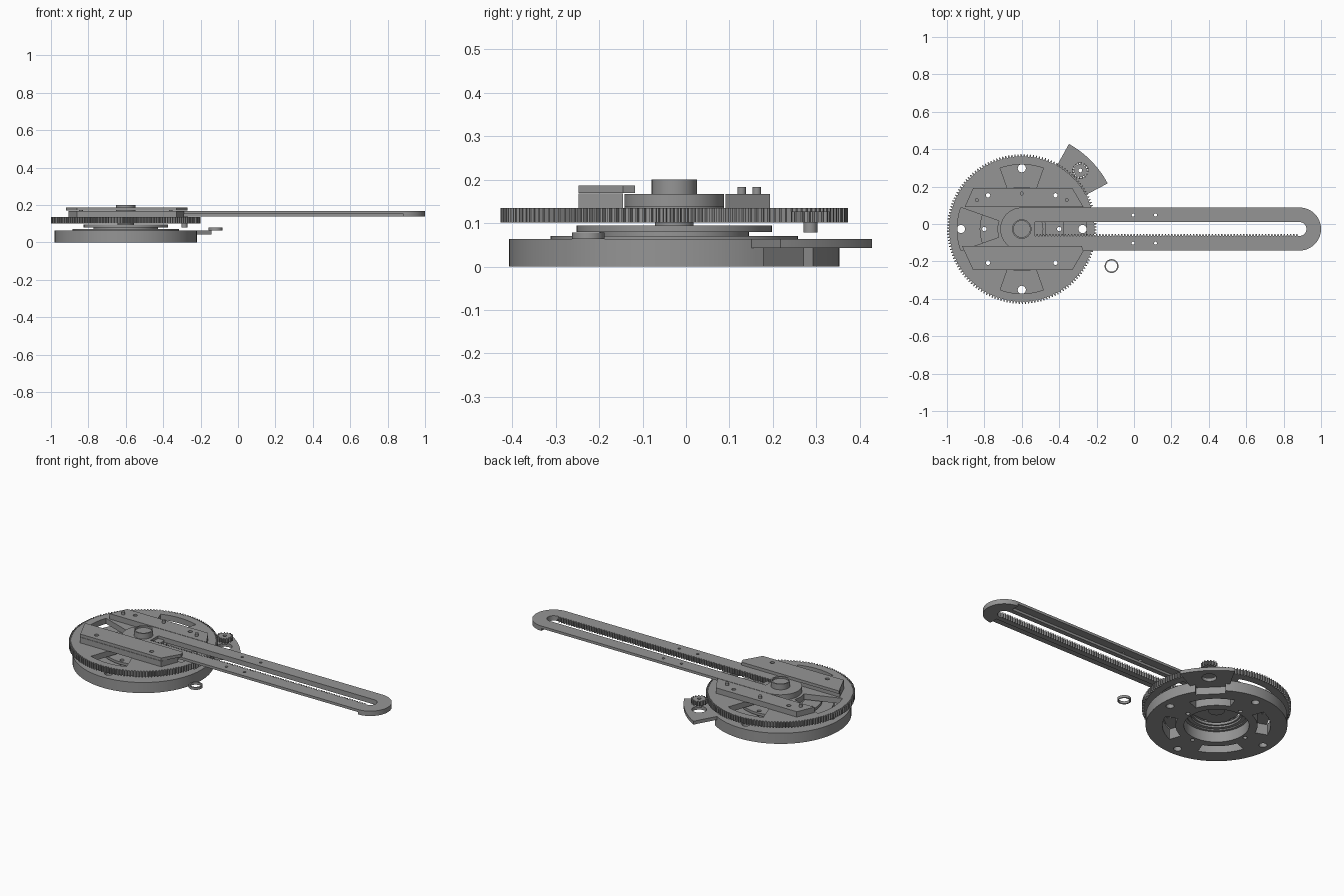
import bpy, bmesh
from math import pi, sin, cos, radians
from mathutils import Vector

cube = bpy.data.objects.get("Cube")
if cube:
    bpy.data.objects.remove(cube, do_unlink=True)

grey = bpy.data.materials.new("mid grey")
grey.use_nodes = True
colour = (0.3, 0.3, 0.3, 1)
grey.diffuse_color = colour
grey.node_tree.nodes["Principled BSDF"].inputs["Base Color"].default_value = colour

PIVOT = (-0.6, -0.027)
made = []


def arc(r, a0, a1, n, c=(0, 0)):
    return [(c[0] + r * cos(a0 + (a1 - a0) * i / n),
             c[1] + r * sin(a0 + (a1 - a0) * i / n)) for i in range(n + 1)]


def circle(r, c=(0, 0), n=32):
    return arc(r, 0, 2 * pi, n, c)[:-1]


def sector(r0, r1, mid, half, c=(0, 0), n=16):
    a, b = radians(mid - half), radians(mid + half)
    return arc(r1, a, b, n, c) + arc(r0, b, a, n, c)


def cog(root, tip, teeth):
    pts = []
    for i in range(teeth):
        for part, r in ((0, root), (0.4, root), (0.55, tip), (0.85, tip)):
            a = 2 * pi * (i + part) / teeth
            pts.append((r * cos(a), r * sin(a)))
    return pts


def polar(r, deg):
    return (r * cos(radians(deg)), r * sin(radians(deg)))


def plate(name, z0, z1, outline, holes=(), at=PIVOT):
    """Flat outline with holes, raised from z0 to z1."""
    bm = bmesh.new()
    for loop in [outline, *holes]:
        vs = [bm.verts.new((x, y, 0)) for x, y in loop]
        for i, v in enumerate(vs):
            bm.edges.new((v, vs[i - 1]))
    bmesh.ops.triangle_fill(bm, edges=bm.edges[:], normal=(0, 0, 1), use_beauty=True)
    faces = bm.faces[:]
    rim = [e for e in bm.edges if len(e.link_faces) == 1]
    high = {v: bm.verts.new(v.co + Vector((0, 0, z1 - z0))) for v in bm.verts[:]}
    for f in faces:
        bm.faces.new([high[v] for v in f.verts])
    for e in rim:
        a, b = e.verts
        bm.faces.new((a, b, high[b], high[a]))
    bmesh.ops.recalc_face_normals(bm, faces=bm.faces[:])
    mesh = bpy.data.meshes.new(name)
    bm.to_mesh(mesh)
    bm.free()
    mesh.materials.append(grey)
    ob = bpy.data.objects.new(name, mesh)
    ob.location = (at[0], at[1], z0)
    bpy.context.collection.objects.link(ob)
    made.append(ob)


axes = (0, 90, 180, 270)
diagonals = (45, 135, 225, 315)
corner_holes = [circle(0.012, polar(0.255, a), 12) for a in diagonals]
inner_holes = [circle(0.012, polar(0.2, a), 12) for a in axes]

# Base ring with a flat notch in the rim for the drive
d, w = 0.34, 0.08
u = cos(pi / 4)
notch = [((d + s * w) * u, (d - s * w) * u) for s in (-1, 1)]
edge = radians(12.2)
base_rim = arc(0.38, pi / 4 + edge, pi / 4 - edge + 2 * pi, 96) + notch[::-1]
base_slots = [sector(0.22, 0.29, a, 25) for a in diagonals]
base_holes = [circle(0.022, polar(0.325, a), 16) for a in axes]
plate("base_ring", 0, 0.063, base_rim,
      [circle(0.175, n=64)] + base_slots + base_holes + inner_holes)

# Turntable bearing
plate("bearing_lower_plate", 0.063, 0.07, circle(0.285, n=64),
      [circle(0.16, n=64)] + corner_holes + inner_holes)
plate("bearing_core", 0.07, 0.08, circle(0.172, n=64), [circle(0.14, n=64)])
plate("bearing_upper_plate", 0.08, 0.095, circle(0.225, n=64),
      [circle(0.13, n=64)] + inner_holes)

# Big gear
plate("main_gear", 0.102, 0.135, cog(0.388, 0.4, 150),
      [sector(0.13, 0.345, a, 19.5) for a in axes] + corner_holes)

# Guide rails on the gear
plate("back_rail", 0.135, 0.167,
      [(-0.305, 0.118), (-0.26, 0.22), (0.27, 0.22), (0.33, 0.118)], corner_holes[:2])
plate("front_rail", 0.135, 0.168,
      [(-0.305, -0.118), (-0.26, -0.22), (0.27, -0.22), (0.31, -0.118)], corner_holes[2:])
plate("front_rail_cover", 0.1695, 0.187,
      [(-0.32, -0.09), (-0.26, -0.22), (0.27, -0.22), (0.33, -0.118), (0.32, -0.09)],
      corner_holes[2:])
for i, c in enumerate([(-0.24, 0.155), (0, 0.19), (0.24, 0.155)]):
    plate(f"rail_pin_{i + 1}", 0.167, 0.183, circle(0.01, c, 16))

# Sliding arm with a toothed slot
length, half, gap = 1.485, 0.115, 0.037
arm_rim = (arc(half, pi / 2, 3 * pi / 2, 32)
           + arc(half, -pi / 2, pi / 2, 32, (length, 0)))
slot = [(0.07, gap), (0.07, -gap)]
count = 84
pitch = (length - 0.08) / count
for i in range(count):
    x = 0.075 + i * pitch
    slot += [(x + pitch * t, -gap + h) for t, h in
             ((0.1, 0), (0.3, 0.011), (0.6, 0.011), (0.8, 0))]
slot += arc(gap, -pi / 2, pi / 2, 20, (length, 0))
arm_holes = [circle(0.008, (x, y), 12) for x in (0.595, 0.715) for y in (-0.075, 0.075)]
plate("arm", 0.152, 0.167, arm_rim, [slot] + arm_holes)
plate("arm_end_cap", 0.138, 0.152, sector(gap, half, 0, 90, (length, 0), 32))
plate("arm_pivot_pad", 0.135, 0.152, circle(half, n=48))
for side, name in ((-1, "front"), (1, "back")):
    a, b = side * (gap + 0.001), side * 0.066
    plate(f"arm_rib_{name}", 0.138, 0.152, [(0.07, a), (length, a), (length, b), (0.07, b)])

# Rack teeth beneath the arm
rack = [(x, y) for x, y in slot[2:2 + 4 * count]]
plate("rack", 0.138, 0.152, rack + [(rack[-1][0], -0.045), (rack[0][0], -0.045)])

# Pivot hub
plate("hub_sleeve", 0.165, 0.2, circle(0.052, n=40), [circle(0.044, n=40)])
plate("hub_core", 0.09, 0.19, circle(0.044, n=40))

# Drive bracket and pinion
plate("drive_bracket", 0.043, 0.063, sector(0.33, 0.52, 44.5, 16.5),
      [circle(0.04, polar(0.443, 45), 32)])
drive = tuple(p + q for p, q in zip(PIVOT, polar(0.443, 45)))
plate("pinion", 0.102, 0.127, cog(0.034, 0.045, 16), [circle(0.01, n=16)], drive)
plate("pinion_collar", 0.078, 0.102, circle(0.016, n=24), [circle(0.01, n=16)], drive)

# Loose spacer ring
plate("spacer_ring", 0.063, 0.078, circle(0.037, n=40), [circle(0.03, n=40)], (-0.12, -0.225))

# Smooth round walls, keep crisp edges
bpy.ops.object.select_all(action="DESELECT")
for ob in made:
    ob.select_set(True)
bpy.context.view_layer.objects.active = made[0]
bpy.ops.object.shade_smooth_by_angle(angle=radians(25))
